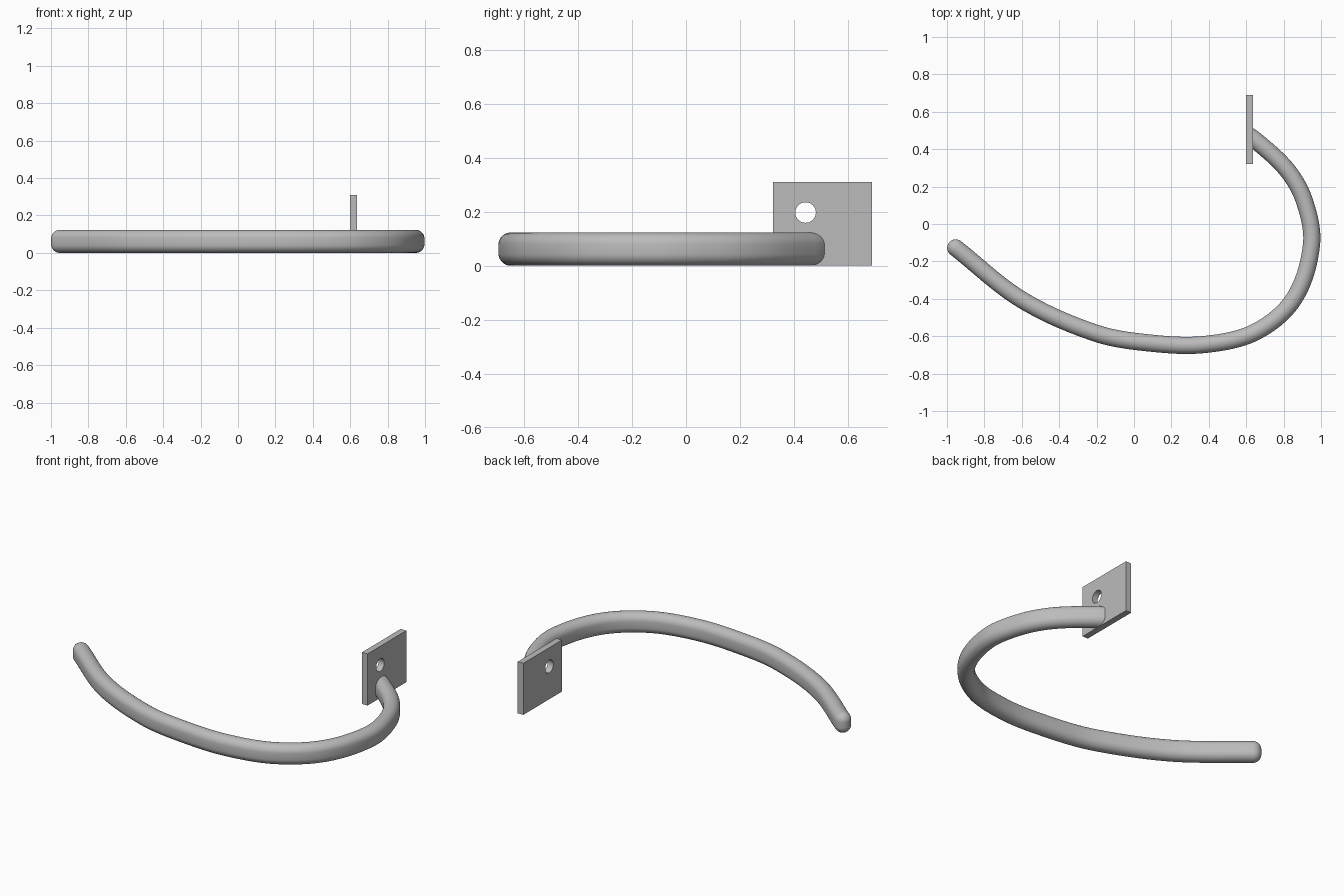
import bpy, bmesh, math
from mathutils import Vector
from mathutils.geometry import interpolate_bezier

cube = bpy.data.objects.get("Cube")
if cube:
    bpy.data.objects.remove(cube, do_unlink=True)

grey = bpy.data.materials.new("satin grey metal")
grey.use_nodes = True
colour = (0.5, 0.5, 0.5, 1)
grey.diffuse_color = colour
grey.node_tree.nodes["Principled BSDF"].inputs["Base Color"].default_value = colour


def make_object(name, bm):
    bmesh.ops.recalc_face_normals(bm, faces=bm.faces)
    mesh = bpy.data.meshes.new(name)
    bm.to_mesh(mesh)
    bm.free()
    mesh.materials.append(grey)
    obj = bpy.data.objects.new(name, mesh)
    bpy.context.collection.objects.link(obj)
    return obj


def activate(obj):
    bpy.ops.object.select_all(action='DESELECT')
    obj.select_set(True)
    bpy.context.view_layer.objects.active = obj


# Hook bar: oval section swept along a flat curve, with a domed free end
HALF_W, MID_Z, STRAIGHT = 0.046, 0.0615, 0.0155
knots = [Vector((x, y, MID_Z)) for x, y in (
    (-0.953, -0.128), (-0.6, -0.405), (-0.2, -0.585), (0.1, -0.638), (0.38, -0.644),
    (0.65, -0.577), (0.855, -0.4), (0.949, -0.11), (0.912, 0.12), (0.82, 0.287),
    (0.65, 0.447), (0.56, 0.505))]
last = len(knots) - 1
path = []
for i in range(last):
    a, b = knots[i], knots[i + 1]
    length = (b - a).length / 3
    ta = (b - knots[max(i - 1, 0)]).normalized()
    tb = (knots[min(i + 2, last)] - a).normalized()
    path += interpolate_bezier(a, a + ta * length, b - tb * length, b, 13)[:-1]
path.append(knots[-1])

bm = bmesh.new()
SIDES = 32


def add_ring(centre, tangent, radius):
    side = Vector((-tangent.y, tangent.x, 0))
    ring = []
    for k in range(SIDES):
        t = 2 * math.pi * (k + 0.5) / SIDES
        z = radius * math.sin(t) + math.copysign(STRAIGHT, math.sin(t))
        ring.append(bm.verts.new(centre + side * radius * math.cos(t) + Vector((0, 0, z))))
    return ring


start = (path[1] - path[0]).normalized()
rings = []
for k in range(8):
    t = math.radians(88 - 11 * k)
    rings.append(add_ring(path[0] - start * HALF_W * math.sin(t), start, HALF_W * math.cos(t)))
for i, p in enumerate(path):
    tangent = (path[min(i + 1, len(path) - 1)] - path[max(i - 1, 0)]).normalized()
    rings.append(add_ring(p, tangent, HALF_W))
for r, s in zip(rings, rings[1:]):
    for k in range(SIDES):
        n = (k + 1) % SIDES
        bm.faces.new((r[k], r[n], s[n], s[k]))
bm.faces.new(rings[0])

# Trim the bar inside the plate
cut = bmesh.ops.bisect_plane(bm, geom=bm.verts[:] + bm.edges[:] + bm.faces[:],
                             plane_co=(0.618, 0, 0), plane_no=(-1, 0, 0))
doomed = [v for v in bm.verts if v.co.x < 0.6179 and v.co.y > 0.2]
bmesh.ops.delete(bm, geom=doomed, context='VERTS')
bmesh.ops.holes_fill(bm, edges=[e for e in bm.edges if e.is_boundary], sides=0)
bar = make_object("curved_hook_bar", bm)
activate(bar)
bpy.ops.object.shade_smooth_by_angle(angle=math.radians(40))

# Mounting plate with a screw hole
bm = bmesh.new()
bmesh.ops.create_cube(bm, size=1)
bmesh.ops.scale(bm, vec=(0.037, 0.368, 0.31), verts=bm.verts)
bmesh.ops.translate(bm, vec=(0.6175, 0.506, 0.155), verts=bm.verts)
plate = make_object("mounting_plate", bm)

bpy.ops.mesh.primitive_cylinder_add(vertices=40, radius=0.038, depth=0.2,
                                    location=(0.6175, 0.443, 0.197),
                                    rotation=(0, math.pi / 2, 0))
cutter = bpy.context.object
cutter.name = "screw_hole_cutter"
cutter.hide_render = True
activate(plate)
hole = plate.modifiers.new("screw hole", 'BOOLEAN')
hole.operation = 'DIFFERENCE'
hole.solver = 'EXACT'
hole.object = cutter
bpy.ops.object.modifier_apply(modifier=hole.name)
bpy.data.objects.remove(cutter, do_unlink=True)
bpy.ops.object.shade_smooth_by_angle(angle=math.radians(30))
